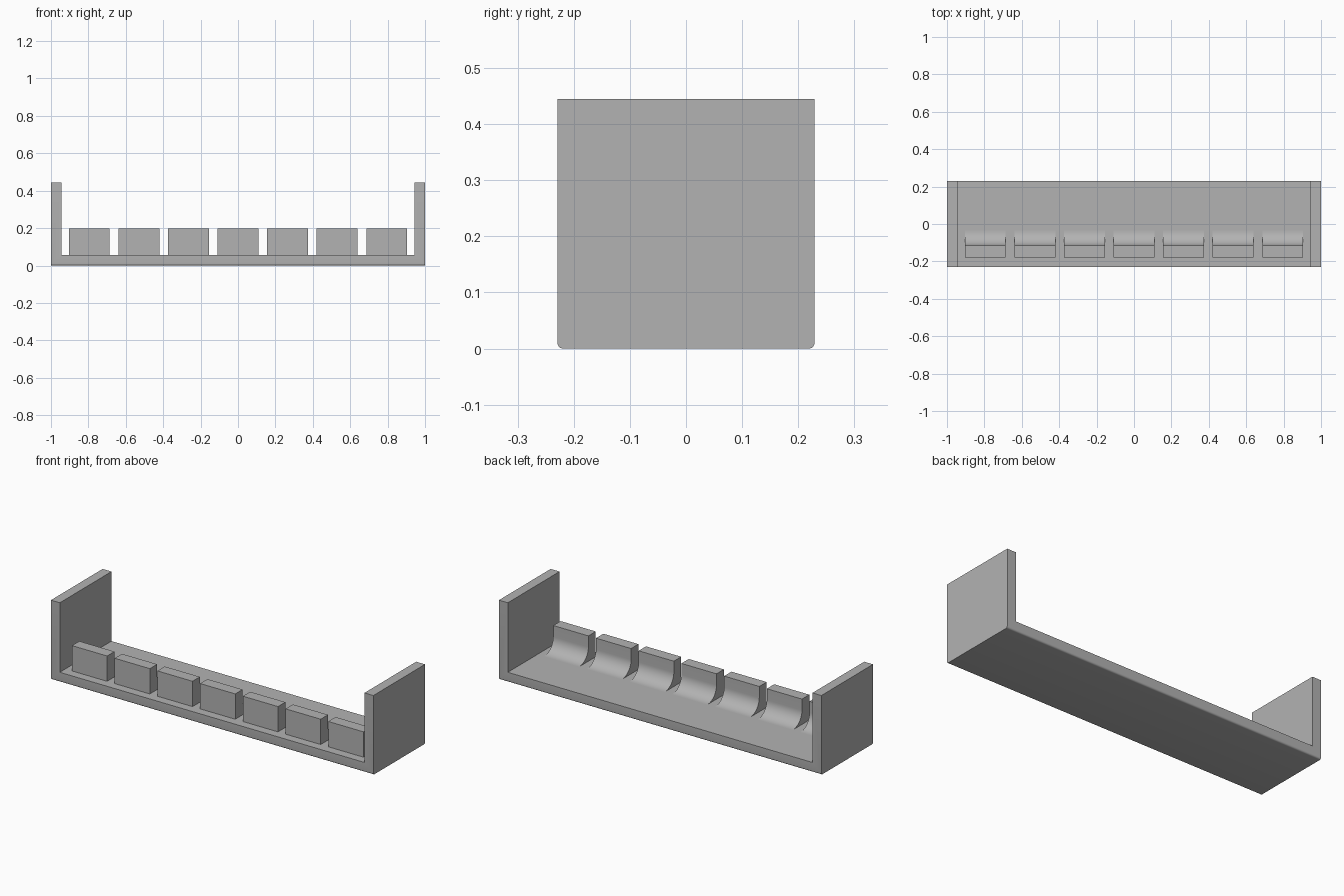
import bpy, bmesh, math
from mathutils import Vector

if "Cube" in bpy.data.objects:
    bpy.data.objects.remove(bpy.data.objects["Cube"], do_unlink=True)

HALF_DEPTH, HEIGHT, WALL = 0.229, 0.445, 0.055
TOOTH_WIDTH, TOOTH_PITCH, TOOTH_TOP = 0.218, 0.265, 0.197
TOOTH_FRONT, TOOTH_BACK, FILLET = -0.18, -0.115, 0.08

grey = bpy.data.materials.new("light grey")
grey.use_nodes = True
colour = (0.45, 0.45, 0.45, 1)
grey.diffuse_color = colour
grey.node_tree.nodes["Principled BSDF"].inputs["Base Color"].default_value = colour


def extrude_profile(name, points, shift, round_edge=None):
    """Extrude a closed profile, optionally rounding the edges that match a rule."""
    bm = bmesh.new()
    face = bm.faces.new([bm.verts.new(p) for p in points])
    result = bmesh.ops.extrude_face_region(bm, geom=[face], use_keep_orig=True)
    moved = [g for g in result["geom"] if isinstance(g, bmesh.types.BMVert)]
    bmesh.ops.translate(bm, verts=moved, vec=Vector(shift))
    if round_edge:
        edges = [e for e in bm.edges if round_edge(e)]
        bmesh.ops.bevel(bm, geom=edges, offset=0.01, segments=6,
                        profile=0.5, affect='EDGES')
    bmesh.ops.recalc_face_normals(bm, faces=bm.faces)
    mesh = bpy.data.meshes.new(name)
    bm.to_mesh(mesh)
    bm.free()
    mesh.materials.append(grey)
    obj = bpy.data.objects.new(name, mesh)
    bpy.context.collection.objects.link(obj)
    bpy.ops.object.select_all(action='DESELECT')
    obj.select_set(True)
    bpy.context.view_layer.objects.active = obj
    bpy.ops.object.shade_smooth_by_angle(angle=math.radians(30))
    return obj


# Tray: one U-shaped section with rounded long bottom edges
half_u = [(1, 0), (1, HEIGHT), (1 - WALL, HEIGHT), (1 - WALL, WALL)]
outline = half_u + [(-x, z) for x, z in reversed(half_u)]
extrude_profile(
    "tray", [(x, -HALF_DEPTH, z) for x, z in outline], (0, 2 * HALF_DEPTH, 0),
    lambda e: all(v.co.z < 0.001 for v in e.verts)
    and abs(e.verts[0].co.y - e.verts[1].co.y) < 0.001)

# Teeth: upright front, concave fillet running into the floor behind
arc = [(TOOTH_BACK + FILLET * (1 - math.cos(a)), WALL + FILLET * (1 - math.sin(a)))
       for a in (math.pi / 2 * i / 16 for i in range(17))]
side = [(TOOTH_FRONT, WALL), (TOOTH_FRONT, TOOTH_TOP), (TOOTH_BACK, TOOTH_TOP)] + arc
for i in range(7):
    left = (i - 3) * TOOTH_PITCH - TOOTH_WIDTH / 2
    extrude_profile(f"tooth_{i + 1}", [(left, y, z) for y, z in side],
                    (TOOTH_WIDTH, 0, 0))
